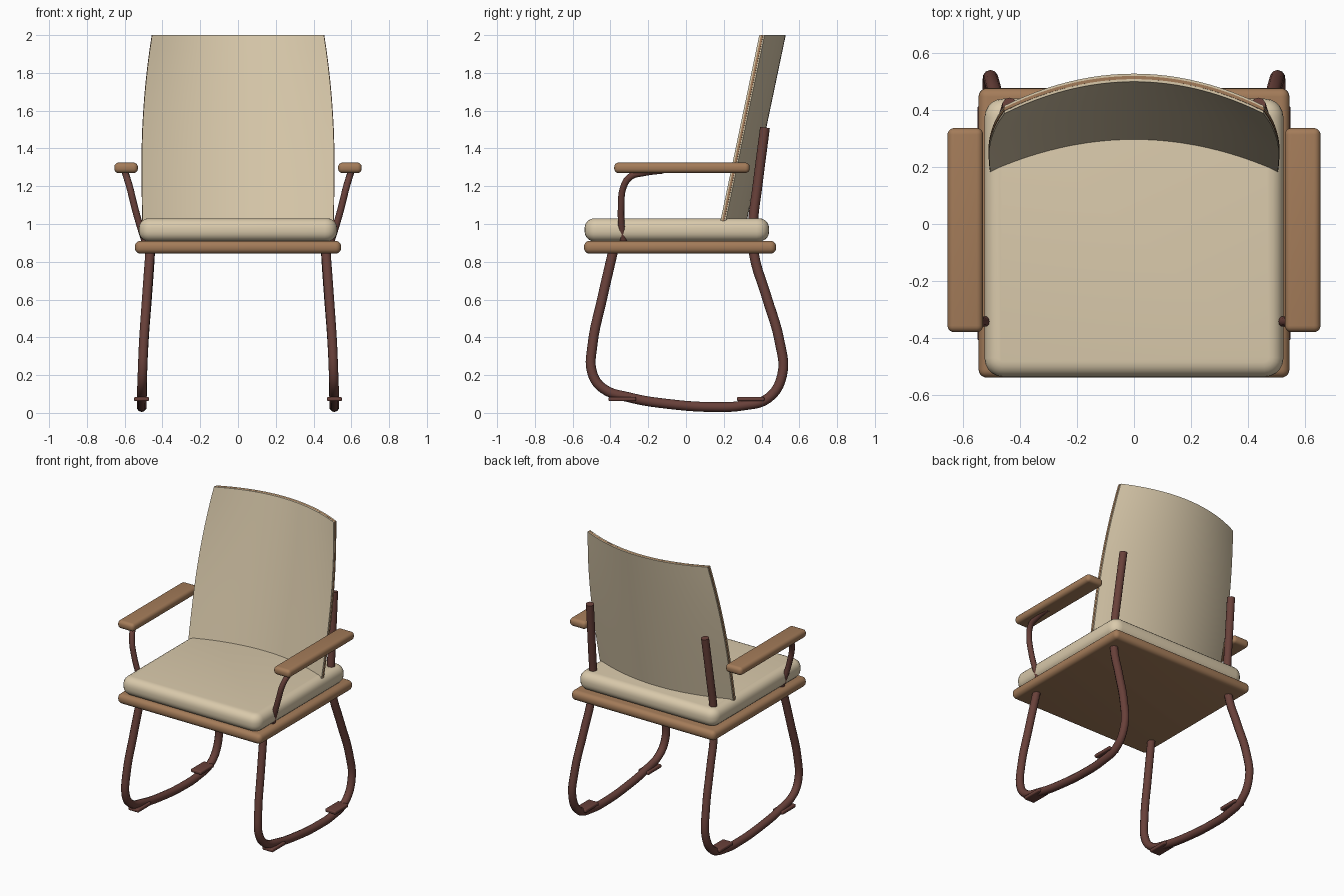
import bpy, bmesh, math

if "Cube" in bpy.data.objects:
    bpy.data.objects.remove(bpy.data.objects["Cube"])


def mat(name, rgb):
    m = bpy.data.materials.new(name)
    m.diffuse_color = (*rgb, 1)
    m.use_nodes = True
    m.node_tree.nodes["Principled BSDF"].inputs["Base Color"].default_value = m.diffuse_color
    return m


CREAM = mat("cream fabric", (0.70, 0.59, 0.41))
WOOD = mat("warm wood", (0.37, 0.20, 0.10))
METAL = mat("dark brown metal", (0.14, 0.052, 0.042))


def finish(obj, material):
    obj.data.materials.clear()
    obj.data.materials.append(material)
    bpy.ops.object.select_all(action='DESELECT')
    obj.select_set(True)
    bpy.context.view_layer.objects.active = obj
    if obj.type == 'CURVE':
        bpy.ops.object.convert(target='MESH')
        obj = bpy.context.object
    bpy.ops.object.shade_smooth_by_angle(angle=math.radians(40))


def new_mesh(name, bm):
    bmesh.ops.recalc_face_normals(bm, faces=bm.faces)
    me = bpy.data.meshes.new(name)
    bm.to_mesh(me)
    bm.free()
    obj = bpy.data.objects.new(name, me)
    bpy.context.collection.objects.link(obj)
    return obj


def box(name, lo, hi, r, material, corner=0):
    """Box with rounded rims and, optionally, wider vertical corners."""
    bm = bmesh.new()
    bmesh.ops.create_cube(bm, size=1)
    for v in bm.verts:
        v.co = [(a + b) / 2 + c * (b - a) for a, b, c in zip(lo, hi, v.co)]
    if corner:
        up = [e for e in bm.edges if abs(e.verts[0].co.z - e.verts[1].co.z) > 1e-4]
        bmesh.ops.bevel(bm, geom=up, offset=corner, segments=5, profile=0.5, affect='EDGES')
        rims = [e for e in bm.edges if abs(e.verts[0].co.z - e.verts[1].co.z) < 1e-4]
    else:
        rims = bm.edges[:]
    bmesh.ops.bevel(bm, geom=rims, offset=r, segments=5, profile=0.5, affect='EDGES')
    finish(new_mesh(name, bm), material)


def tube(name, pts, r, material):
    cu = bpy.data.curves.new(name, 'CURVE')
    cu.dimensions = '3D'
    cu.bevel_depth = r
    cu.bevel_resolution = 3
    cu.resolution_u = 5
    cu.use_fill_caps = True
    sp = cu.splines.new('BEZIER')
    sp.bezier_points.add(len(pts) - 1)
    for bp, p in zip(sp.bezier_points, pts):
        bp.co = p
        bp.handle_left_type = bp.handle_right_type = 'AUTO'
    obj = bpy.data.objects.new(name, cu)
    bpy.context.collection.objects.link(obj)
    finish(obj, material)


# Backrest: curved, tapered and leaning layer, offset in y
def half_width(z):
    t = (z - 1.32) / 0.68
    return 0.509 - (0.054 * t * t if t > 0 else 0.02 * t * t)


def back_layer(name, y0, y1, material, grow=0.0):
    bm = bmesh.new()
    nx, nz = 24, 12
    grids = []
    for off in (y0, y1):
        g = []
        for j in range(nz + 1):
            z = 1.015 + 0.985 * j / nz
            w = half_width(z) + grow
            yc = 0.295 + 0.205 * (z - 1.02) / 0.98
            row = []
            for i in range(nx + 1):
                u = -1 + 2 * i / nx
                row.append(bm.verts.new((u * w, yc + off - 0.112 * u * u, z)))
            g.append(row)
        grids.append(g)
    f, b = grids
    for g in grids:
        for j in range(nz):
            for i in range(nx):
                bm.faces.new((g[j][i], g[j][i + 1], g[j + 1][i + 1], g[j + 1][i]))
    for j in (0, nz):
        for i in range(nx):
            bm.faces.new((f[j][i], f[j][i + 1], b[j][i + 1], b[j][i]))
    for i in (0, nx):
        for j in range(nz):
            bm.faces.new((f[j][i], f[j + 1][i], b[j + 1][i], b[j][i]))
    finish(new_mesh(name, bm), material)


back_layer("backrest_front_pad", 0.0, 0.009, CREAM)
back_layer("backrest_shell", 0.009, 0.02, WOOD, 0.002)
back_layer("backrest_rear_pad", 0.02, 0.028, CREAM)

# Seat
box("seat_frame", (-0.546, -0.54, 0.843), (0.546, 0.477, 0.911), 0.03, WOOD)
box("seat_cushion", (-0.525, -0.537, 0.908), (0.525, 0.44, 1.03), 0.052, CREAM, 0.065)

# One continuous tube per side: rear post, rear leg, runner, front leg
side_path = [(0.437, 0.418, 1.51), (0.45, 0.378, 1.2), (0.458, 0.355, 1.0),
             (0.465, 0.36, 0.84), (0.48, 0.425, 0.62), (0.498, 0.495, 0.38),
             (0.506, 0.509, 0.2), (0.508, 0.435, 0.078), (0.51, 0.3, 0.039),
             (0.51, 0.15, 0.031), (0.51, -0.1, 0.048), (0.51, -0.3, 0.082),
             (0.509, -0.44, 0.13), (0.506, -0.496, 0.21), (0.5, -0.495, 0.36),
             (0.484, -0.445, 0.6), (0.465, -0.385, 0.86)]
arm_path = [(0.492, -0.33, 0.905), (0.522, -0.342, 1.0), (0.55, -0.343, 1.1),
            (0.572, -0.333, 1.19), (0.59, -0.295, 1.25), (0.597, -0.22, 1.272),
            (0.598, -0.12, 1.285)]

for s, side in ((-1, "left"), (1, "right")):
    tube(side + "_leg_tube", [(s * x, y, z) for x, y, z in side_path], 0.026, METAL)
    tube(side + "_arm_support", [(s * x, y, z) for x, y, z in arm_path], 0.018, METAL)
    xs = sorted((s * 0.53, s * 0.655))
    box(side + "_armrest", (xs[0], -0.38, 1.27), (xs[1], 0.337, 1.325), 0.023, WOOD)
    # Flat foot plates
    xs = sorted((s * 0.47, s * 0.55))
    for end, y0, y1 in (("front", -0.41, -0.265), ("rear", 0.27, 0.415)):
        box(side + "_" + end + "_foot_plate", (xs[0], y0, 0.062), (xs[1], y1, 0.085), 0.008, METAL)
